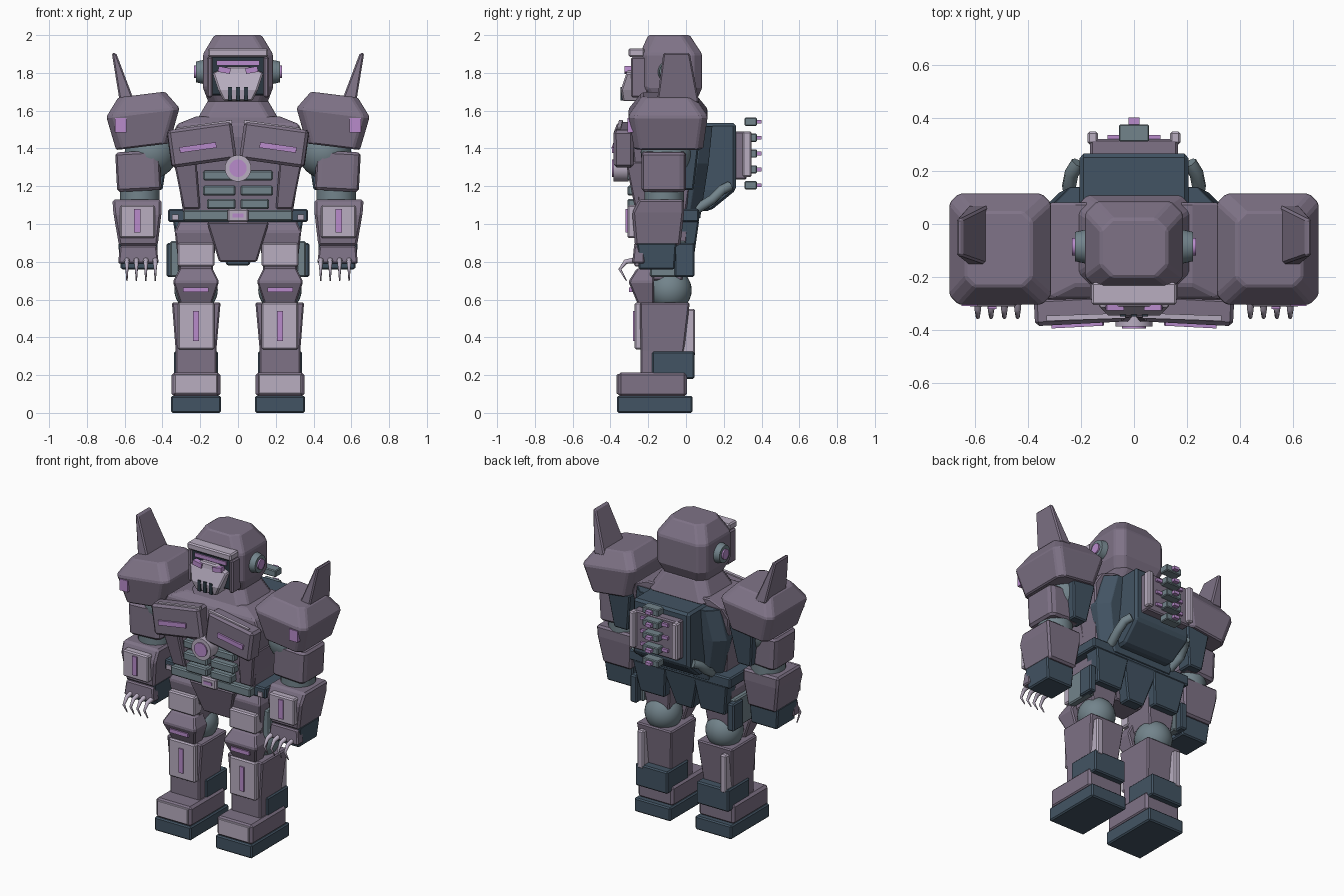
import bpy
import bmesh
from math import radians
from mathutils import Matrix, Vector

cube = bpy.data.objects.get("Cube")
if cube:
    bpy.data.objects.remove(cube)


def material(name, red, green, blue):
    mat = bpy.data.materials.new(name)
    mat.use_nodes = True
    mat.diffuse_color = (red, green, blue, 1)
    mat.node_tree.nodes["Principled BSDF"].inputs["Base Color"].default_value = (red, green, blue, 1)
    return mat


armour = material("mauve armour", .21, .17, .24)
light = material("pale lilac plate", .48, .42, .53)
dark = material("dark slate", .055, .088, .125)
steel = material("steel grey", .17, .23, .26)
violet = material("bright violet", .48, .26, .60)
black = material("deep shadow slate", .025, .04, .055)


def finish(bm, name, mat, pair, bevel=0.0, smooth=False):
    """Turn a bmesh into an object, bevelled and optionally mirrored in x."""
    bmesh.ops.recalc_face_normals(bm, faces=bm.faces)
    mesh = bpy.data.meshes.new(name)
    bm.to_mesh(mesh)
    bm.free()
    mesh.materials.append(mat)
    obj = bpy.data.objects.new(name, mesh)
    bpy.context.collection.objects.link(obj)
    if smooth:
        bpy.ops.object.select_all(action="DESELECT")
        obj.select_set(True)
        bpy.context.view_layer.objects.active = obj
        bpy.ops.object.shade_smooth_by_angle()
    if bevel:
        mod = obj.modifiers.new("Bevel", "BEVEL")
        mod.width = bevel
        mod.segments = 1
        mod.limit_method = "ANGLE"
    if pair:
        obj.modifiers.new("Mirror", "MIRROR").use_mirror_merge = False
    return obj


def outline(x0, x1, y0, y1, z, cut):
    """Rectangle in plan, with cut corners when cut is above zero."""
    if not cut:
        return [(x0, y0, z), (x1, y0, z), (x1, y1, z), (x0, y1, z)]
    return [(x0 + cut, y0, z), (x1 - cut, y0, z), (x1, y0 + cut, z), (x1, y1 - cut, z),
            (x1 - cut, y1, z), (x0 + cut, y1, z), (x0, y1 - cut, z), (x0, y0 + cut, z)]


def loft(name, mat, sections, pair=True, cut=0.0, bevel=.008, tilt=0, yaw=0):
    """Stack of rectangular sections (x0, x1, y0, y1, z) joined by flat faces."""
    bm = bmesh.new()
    rings = [[bm.verts.new(p) for p in outline(*s, cut)] for s in sections]
    for low, high in zip(rings, rings[1:]):
        for i in range(len(low)):
            j = (i + 1) % len(low)
            bm.faces.new((low[i], low[j], high[j], high[i]))
    bm.faces.new(rings[0])
    bm.faces.new(rings[-1])
    centre = sum((v.co for v in bm.verts), Vector()) / len(bm.verts)
    turn = Matrix.Rotation(radians(yaw), 3, "Z") @ Matrix.Rotation(radians(tilt), 3, "Y")
    bmesh.ops.rotate(bm, verts=bm.verts, cent=centre, matrix=turn)
    return finish(bm, name, mat, pair, bevel)


def box(name, mat, x, y, z, **options):
    return loft(name, mat, [(*x, *y, z[0]), (*x, *y, z[1])], **options)


def middle(name, mat, half, y, z, **options):
    return box(name, mat, (-half, half), y, z, pair=False, **options)


def disc(name, mat, centre, radius, depth, axis, pair=True, tip=None):
    bm = bmesh.new()
    bmesh.ops.create_cone(bm, cap_ends=True, segments=32, radius1=radius,
                          radius2=radius if tip is None else tip, depth=depth)
    turn = Vector((0, 0, 1)).rotation_difference(Vector(axis)).to_matrix().to_4x4()
    bmesh.ops.transform(bm, verts=bm.verts, matrix=Matrix.Translation(centre) @ turn)
    return finish(bm, name, mat, pair, smooth=True)


def ball(name, mat, centre, radius):
    bm = bmesh.new()
    bmesh.ops.create_uvsphere(bm, u_segments=32, v_segments=16, radius=radius)
    bmesh.ops.translate(bm, verts=bm.verts, vec=centre)
    return finish(bm, name, mat, True, smooth=True)


def tube(name, mat, points, radius, taper=False):
    """Bent tube along a few points, one on each side."""
    for side in (-1, 1):
        curve = bpy.data.curves.new(name, "CURVE")
        curve.dimensions = "3D"
        curve.bevel_depth = radius
        curve.bevel_resolution = 2
        curve.use_fill_caps = True
        line = curve.splines.new("POLY")
        line.points.add(len(points) - 1)
        for i, (point, (x, y, z)) in enumerate(zip(line.points, points)):
            point.co = (side * x, y, z, 1)
            point.radius = 1 - .8 * i / (len(points) - 1) if taper else 1
        curve.materials.append(mat)
        obj = bpy.data.objects.new(name, curve)
        bpy.context.collection.objects.link(obj)


# Head and collar
loft("helmet", armour, [(-.155, .155, -.20, .05, 1.64), (-.185, .185, -.245, .085, 1.72),
     (-.185, .185, -.245, .085, 1.90), (-.125, .125, -.20, .02, 2.0)], pair=False, cut=.045)
loft("collar", armour, [(-.23, .23, -.25, .11, 1.53), (-.155, .155, -.20, .06, 1.66)], pair=False, cut=.05)
middle("brow_plate", light, .16, (-.305, -.22), (1.885, 1.93))
middle("visor_recess", black, .145, (-.28, -.2), (1.68, 1.89))
box("cheek_guard", armour, (.135, .165), (-.29, -.2), (1.67, 1.885))
loft("face_mask", light, [(-.075, .075, -.335, -.24, 1.65), (-.105, .105, -.345, -.24, 1.71),
     (-.135, .135, -.315, -.24, 1.80), (-.05, .05, -.31, -.24, 1.835)], pair=False)
middle("eye_band", violet, .115, (-.288, -.27), (1.84, 1.865), bevel=0)
box("eye", violet, (.04, .105), (-.325, -.29), (1.80, 1.83), tilt=-10, bevel=0)
for x in (-.042, 0, .042):
    box("mouth_slot", black, (x - .011, x + .011), (-.348, -.32), (1.655, 1.725), pair=False, bevel=0)
disc("ear_disc", steel, (.20, -.085, 1.805), .065, .045, (1, 0, 0), tip=.055)
disc("ear_light", violet, (.22, -.085, 1.805), .033, .025, (1, 0, 0))

# Torso
loft("torso", armour, [(-.29, .29, -.25, .0, 1.06), (-.355, .355, -.29, .06, 1.46),
     (-.32, .32, -.28, .08, 1.53), (-.22, .22, -.23, .08, 1.57)], pair=False)
box("chest_plate", armour, (.02, .365), (-.375, -.27), (1.32, 1.52), tilt=8, yaw=-3, bevel=.015)
box("chest_top_trim", light, (.03, .33), (-.36, -.34), (1.513, 1.53), tilt=8, yaw=-2, bevel=0)
box("chest_light", violet, (.115, .31), (-.388, -.36), (1.39, 1.42), tilt=8, yaw=-3, bevel=0)
disc("medallion", light, (0, -.345, 1.295), .07, .08, (0, 1, 0), pair=False)
disc("medallion_gem", violet, (0, -.375, 1.295), .046, .035, (0, 1, 0), pair=False)
for z, width in ((1.23, .185), (1.15, .185), (1.08, .165)):
    box("belly_plate", steel, (.012, width), (-.31, -.2), (z, z + .053))
loft("side_rib", armour, [(.20, .29, -.27, -.1, 1.08), (.22, .34, -.32, -.1, 1.33)])
loft("back_shell", dark, [(-.27, .27, -.05, .075, 1.03), (-.34, .34, -.06, .12, 1.32),
     (-.30, .30, -.05, .14, 1.52)], pair=False, cut=.06)

# Waist and hips
middle("belt", dark, .37, (-.24, .07), (1.01, 1.08))
middle("front_belt", steel, .29, (-.29, -.2), (1.015, 1.075))
middle("buckle", light, .055, (-.312, -.28), (1.01, 1.08))
middle("buckle_light", violet, .03, (-.318, -.3), (1.035, 1.055), bevel=0)
box("belt_tab", light, (.315, .35), (-.248, -.23), (1.02, 1.05), bevel=0)
loft("pelvis", armour, [(-.10, .10, -.22, -.05, .80), (-.165, .165, -.28, .0, 1.01)], pair=False)
loft("rear_wedge", dark, [(-.06, .06, -.06, .02, .78), (-.13, .13, -.06, .065, 1.02)], pair=False)
loft("rear_skirt", dark, [(.13, .31, -.04, .04, .81), (.10, .345, -.04, .07, 1.02)])
box("hip_pod", steel, (.31, .36), (-.19, .0), (.72, .91))
box("hip_guard", dark, (.33, .378), (-.06, .045), (.72, .90))

# Backpack
loft("backpack", dark, [(-.19, .19, .03, .13, 1.07), (-.205, .205, .03, .265, 1.18),
     (-.205, .205, .03, .265, 1.535)], pair=False, bevel=.015)
middle("backpack_panel", armour, .165, (.25, .32), (1.235, 1.49))
box("backpack_rail", light, (.135, .175), (.30, .348), (1.25, 1.49))
for row in range(5):
    z = 1.205 + row * .084
    middle("vent_block", steel, .057, (.31, .375), (z - .022, z + .022), bevel=.005)
    middle("vent_nub", violet, .02, (.37, .40), (z - .01, z + .01), bevel=0)
    if row in (1, 2, 3):
        middle("vent_bar", violet, .10, (.31, .335), (z - .01, z + .01), bevel=0)
tube("exhaust_pipe", steel, [(.21, .23, 1.20), (.235, .19, 1.18), (.245, .14, 1.13), (.23, .06, 1.08)], .027)

# Shoulders
loft("pauldron", armour, [(.38, .665, -.275, .09, 1.41), (.305, .695, -.305, .115, 1.59),
     (.37, .62, -.235, .045, 1.685)], cut=.035, tilt=7)
loft("shoulder_fin", armour, [(.545, .625, -.155, .07, 1.64), (.645, .668, -.12, .02, 1.905)])
box("shoulder_light", violet, (.59, .65), (-.309, -.28), (1.485, 1.56), bevel=0)
ball("shoulder_joint", steel, (.46, -.10, 1.38), .14)

# Arms
box("upper_arm", armour, (.41, .645), (-.235, .0), (1.175, 1.385), cut=.02, bevel=.02, tilt=3)
loft("arm_back", dark, [(.40, .50, -.06, .04, 1.18), (.36, .53, -.06, .07, 1.43)])
disc("elbow", steel, (.52, -.115, 1.14), .105, .16, (0, 0, 1))
loft("forearm", armour, [(.425, .63, -.27, -.03, .885), (.405, .66, -.285, -.01, 1.06),
     (.405, .665, -.25, -.01, 1.13)], bevel=.012)
box("forearm_panel", light, (.44, .625), (-.31, -.25), (.925, 1.10))
box("forearm_light", violet, (.517, .55), (-.319, -.30), (.955, 1.08), bevel=0)
loft("hand", dark, [(.43, .62, -.25, -.06, .76), (.425, .635, -.26, -.05, .90)])
loft("knuckle_plate", armour, [(.42, .635, -.285, -.22, .79), (.43, .625, -.275, -.22, .885)])
for finger in range(4):
    x = .438 + finger * .05
    tube("claw", light, [(x, -.26, .81), (x, -.32, .80), (x, -.35, .76), (x, -.315, .70)], .017, taper=True)

# Legs
loft("thigh", armour, [(.14, .305, -.21, -.02, .70), (.11, .335, -.25, .01, .96), (.14, .31, -.22, .0, 1.02)])
box("thigh_panel", light, (.125, .32), (-.275, -.2), (.775, .90))
ball("knee_joint", steel, (.222, -.085, .65), .115)
loft("knee_guard", armour, [(.14, .305, -.255, -.17, .575), (.10, .345, -.305, -.17, .695),
     (.135, .31, -.26, -.17, .765)])
box("knee_light", violet, (.157, .29), (-.302, -.27), (.64, .665), bevel=0)
loft("shin", armour, [(.115, .33, -.24, -.03, .20), (.115, .33, -.24, -.01, .33),
     (.092, .35, -.245, .02, .585)])
box("shin_panel", light, (.125, .318), (-.272, -.2), (.335, .585))
box("shin_light", violet, (.206, .238), (-.28, -.26), (.38, .54), bevel=0)
box("calf_strip", light, (.28, .325), (-.03, .048), (.30, .55))
box("ankle_guard", dark, (.105, .34), (-.18, .045), (.18, .325))

# Feet
box("foot_sole", dark, (.09, .355), (-.365, .035), (0, .09))
box("foot", armour, (.093, .352), (-.36, .005), (.085, .215), bevel=.015)
box("toe_panel", light, (.11, .335), (-.367, -.34), (.10, .205), bevel=.004)
